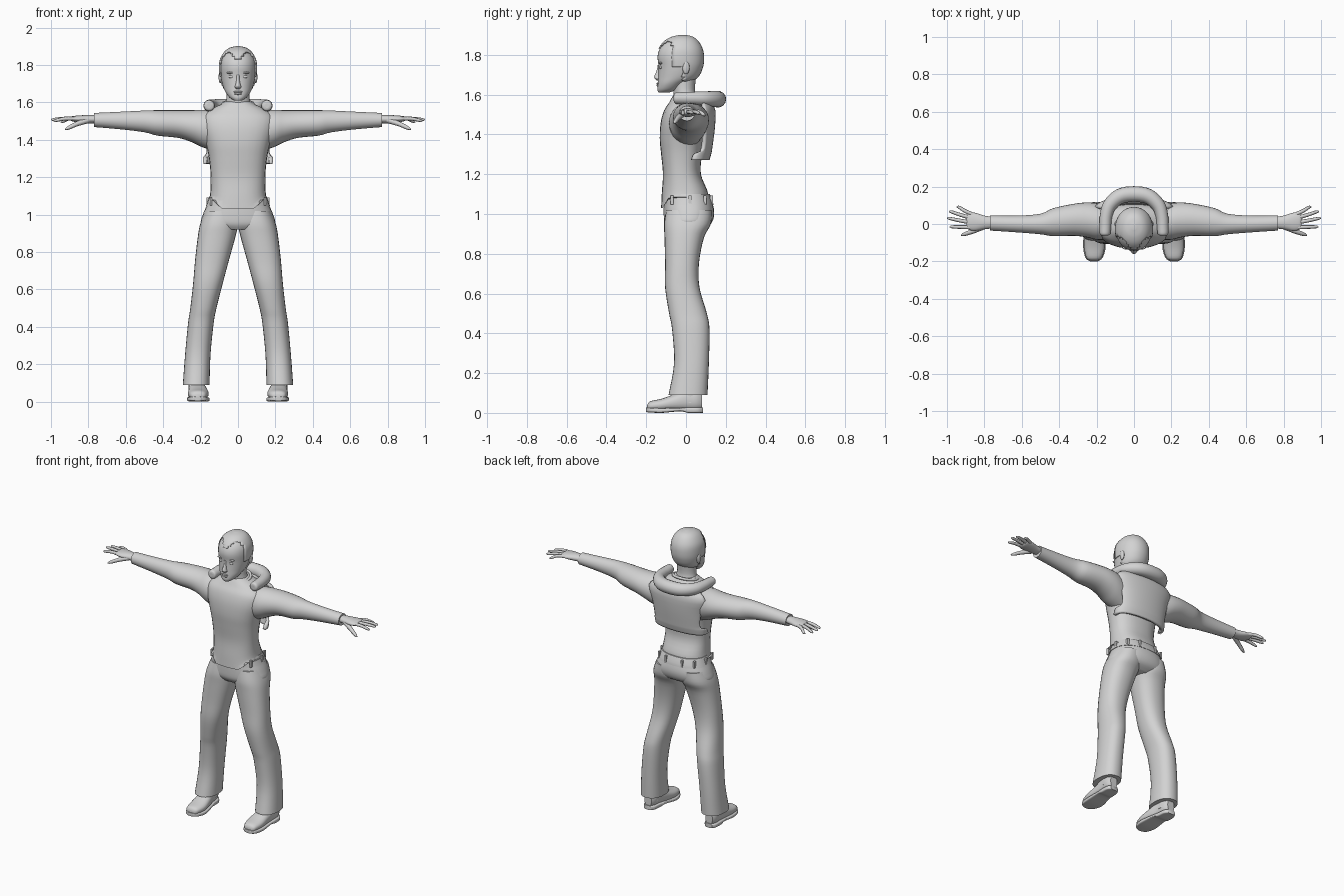
import bpy, bmesh, math
from mathutils import Vector

grey = bpy.data.materials.new("plain_grey")
grey.diffuse_color = (0.65, 0.65, 0.65, 1)


def finish(ob, mirror=False, angle=50):
    ob.data.materials.clear()
    ob.data.materials.append(grey)
    if mirror:
        m = ob.modifiers.new("mirror", 'MIRROR')
        m.use_mirror_merge = False
    bpy.ops.object.select_all(action='DESELECT')
    ob.select_set(True)
    bpy.context.view_layer.objects.active = ob
    if ob.type == 'CURVE':
        bpy.ops.object.convert(target='MESH')
        ob = bpy.context.object
    bpy.ops.object.shade_smooth_by_angle(angle=math.radians(angle))
    return ob


def add_bmesh(name, bm, **kw):
    bmesh.ops.recalc_face_normals(bm, faces=bm.faces)
    me = bpy.data.meshes.new(name)
    bm.to_mesh(me)
    bm.free()
    ob = bpy.data.objects.new(name, me)
    bpy.context.collection.objects.link(ob)
    return finish(ob, **kw)


def smooth_rows(rows, sub):
    """Catmull-Rom rows between the given cross-sections."""
    out = []
    for i in range(len(rows) - 1):
        p = [rows[max(0, min(len(rows) - 1, i + k))] for k in (-1, 0, 1, 2)]
        for s in range(sub):
            t = s / sub
            out.append([b + 0.5 * t * (c - a + t * (2*a - 5*b + 4*c - d + t * (3*(b - c) + d - a)))
                        for a, b, c, d in zip(*p)])
    return out + [list(rows[-1])]


def loft(rows, axis='z', power=2.0, sides=28, sub=4):
    """Rows are (position, low1, high1, low2, high2) along an axis."""
    bm = bmesh.new()
    rings = []
    for t, a0, a1, b0, b1 in smooth_rows(rows, sub):
        ring = []
        for k in range(sides):
            ang = 2 * math.pi * k / sides
            c, s = math.cos(ang), math.sin(ang)
            u = (a0 + a1) / 2 + (a1 - a0) / 2 * math.copysign(abs(c) ** (2 / power), c)
            v = (b0 + b1) / 2 + (b1 - b0) / 2 * math.copysign(abs(s) ** (2 / power), s)
            ring.append(bm.verts.new({'z': (u, v, t), 'x': (t, u, v), 'y': (u, t, v)}[axis]))
        rings.append(ring)
    for r, q in zip(rings, rings[1:]):
        for k in range(sides):
            n = (k + 1) % sides
            bm.faces.new((r[k], r[n], q[n], q[k]))
    bm.faces.new(rings[0])
    bm.faces.new(rings[-1])
    return bm


def tube(name, pts, mirror=False, cyclic=False, res=4):
    """Round tube through (x, y, z, radius) points."""
    cu = bpy.data.curves.new(name, 'CURVE')
    cu.dimensions = '3D'
    cu.bevel_depth = 1
    cu.bevel_resolution = res
    cu.use_fill_caps = True
    sp = cu.splines.new('POLY')
    pts = pts if cyclic else smooth_rows(pts, 4)
    sp.points.add(len(pts) - 1)
    for p, (x, y, z, r) in zip(sp.points, pts):
        p.co = (x, y, z, 1)
        p.radius = r
    sp.use_cyclic_u = cyclic
    ob = bpy.data.objects.new(name, cu)
    bpy.context.collection.objects.link(ob)
    return finish(ob, mirror)


def ball(name, loc, size, mirror=False):
    bm = bmesh.new()
    bmesh.ops.create_uvsphere(bm, u_segments=16, v_segments=10, radius=1)
    for v in bm.verts:
        v.co = Vector(loc) + Vector([a * b for a, b in zip(v.co, size)])
    add_bmesh(name, bm, mirror=mirror)


# Shirt body, with a hem that rises at the sides and back
bm = loft([(1.03, -.165, .165, -.125, .10), (1.10, -.150, .150, -.122, .112),
           (1.20, -.146, .146, -.116, .075), (1.30, -.155, .155, -.125, .080),
           (1.38, -.172, .172, -.132, .090), (1.46, -.195, .195, -.127, .100),
           (1.52, -.195, .195, -.110, .105), (1.56, -.150, .150, -.085, .095),
           (1.59, -.090, .090, -.068, .075), (1.605, -.070, .070, -.058, .062)], power=2.4)
for v in bm.verts:
    rise = 1 if v.co.y > .03 else min(1, max(0, (abs(v.co.x) - .09) / .05))
    v.co.z = max(v.co.z, 1.03 + .055 * rise)
bmesh.ops.dissolve_degenerate(bm, dist=.0005, edges=bm.edges)
add_bmesh("shirt_body", bm)

# Sleeves, cuffs and palms
add_bmesh("sleeve", loft([(.10, -.08, .09, 1.33, 1.555), (.19, -.085, .11, 1.36, 1.56),
                          (.25, -.072, .115, 1.388, 1.558), (.32, -.063, .108, 1.41, 1.558),
                          (.43, -.065, .085, 1.422, 1.558), (.50, -.055, .055, 1.440, 1.556),
                          (.62, -.045, .045, 1.455, 1.55), (.77, -.035, .045, 1.468, 1.543)],
                         'x'), mirror=True)
add_bmesh("palm", loft([(.74, -.022, .035, 1.49, 1.53), (.80, -.028, .045, 1.487, 1.532),
                        (.85, -.036, .060, 1.492, 1.530), (.885, -.030, .060, 1.498, 1.526),
                        (.895, -.02, .05, 1.505, 1.520)], 'x'), mirror=True)

# Fingers and thumb: root y, tip x, tip y, tip z
for name, y0, x1, y1, z1 in (("little_finger", .050, .948, .090, 1.495),
                             ("ring_finger", .030, .988, .065, 1.502),
                             ("middle_finger", .006, .998, .030, 1.505),
                             ("index_finger", -.018, .985, -.015, 1.500)):
    tube(name, [(.86, y0, 1.512, .011), ((.86 + x1) / 2, (y0 + y1) / 2, 1.513, .010),
                (x1 - .012, y1, z1 + .003, .008), (x1, y1, z1, .003)], True, res=2)
tube("thumb", [(.80, -.012, 1.505, .016), (.86, -.038, 1.485, .013),
               (.905, -.054, 1.464, .010), (.925, -.060, 1.455, .003)], True, res=2)

# Trousers: seat, legs, waistband, belt loops
add_bmesh("trouser_seat", loft([(1.10, -.148, .148, -.10, .113), (1.06, -.162, .162, -.11, .132),
                                (1.00, -.188, .188, -.112, .142), (.95, -.195, .195, -.108, .125),
                                (.92, -.12, .12, -.09, .08)], power=2.3))
add_bmesh("trouser_leg", loft([(1.02, .002, .175, -.10, .13), (.95, .0, .202, -.11, .125),
                               (.88, .014, .215, -.108, .09), (.75, .05, .23, -.105, .065),
                               (.63, .082, .24, -.105, .068), (.50, .115, .255, -.085, .105),
                               (.42, .13, .267, -.07, .118), (.25, .147, .283, -.06, .115),
                               (.09, .152, .295, -.088, .108)], power=2.3), mirror=True)
add_bmesh("waistband", loft([(1.045, -.172, .172, -.112, .138), (1.065, -.164, .164, -.112, .134),
                             (1.10, -.152, .152, -.108, .120)], power=2.3, sub=2))
for i, (x, y, w) in enumerate(((.06, .128, .012), (.13, .095, .012), (.162, .02, .012), (.145, -.07, .012))):
    bm = bmesh.new()
    bmesh.ops.create_cube(bm, size=1)
    for v in bm.verts:
        v.co = Vector((x + v.co.x * w, y + v.co.y * .016, 1.07 + v.co.z * .045))
    add_bmesh("belt_loop_%d" % i, bm, mirror=True)

# Shoes with soles, heels and ankles
add_bmesh("shoe_upper", loft([(-.195, .195, .235, .015, .04), (-.18, .172, .255, .010, .058),
                              (-.12, .157, .267, .010, .072), (-.05, .166, .265, .010, .098),
                              (0, .178, .265, .010, .125), (.05, .185, .265, .012, .12),
                              (.08, .200, .252, .020, .10)], 'y', 2.3), mirror=True)
add_bmesh("shoe_sole", loft([(-.20, .195, .235, .004, .026), (-.18, .168, .26, .002, .026),
                             (-.12, .152, .272, .0, .024), (-.03, .168, .268, .008, .026),
                             (.01, .177, .270, .0, .028), (.06, .183, .268, .0, .028),
                             (.085, .20, .252, .0, .028)], 'y', 5), mirror=True)
add_bmesh("ankle", loft([(.05, .18, .265, -.03, .075), (.2, .185, .265, -.03, .07)]), mirror=True)

# Neck and shirt collar
add_bmesh("neck", loft([(1.52, -.085, .085, -.07, .065), (1.58, -.072, .072, -.062, .056),
                        (1.63, -.061, .061, -.064, .045), (1.72, -.062, .062, -.07, .055)]))
tube("collar", [(.080 * math.cos(a), .003 + .069 * math.sin(a), 1.592 + .016 * math.sin(a), .009)
                for a in [math.tau * k / 28 for k in range(28)]], cyclic=True, res=2)

# Head
head_rows = [(1.610, -.022, .022, -.138, -.085), (1.625, -.045, .045, -.144, -.045),
             (1.655, -.067, .067, -.142, -.005), (1.69, -.082, .082, -.140, .055),
             (1.74, -.093, .093, -.138, .080), (1.79, -.096, .096, -.143, .085),
             (1.83, -.090, .090, -.132, .078), (1.865, -.070, .070, -.105, .058),
             (1.885, -.045, .045, -.070, .033), (1.894, -.012, .012, -.03, .0)]
add_bmesh("head", loft(head_rows, power=2.1, sides=36))

# Hair cap: swollen skull trimmed along the hairline
bm = loft(head_rows, power=2.1, sides=36, sub=8)
bmesh.ops.recalc_face_normals(bm, faces=bm.faces)
bm.normal_update()
for v, n in [(v, v.normal.copy()) for v in bm.verts]:
    v.co += n * .006


def bald(c):
    front = 1.85 - .02 * math.cos(c.x * 60)
    line = front if c.y < -.07 else (1.74 if c.y < -.015 else 1.665)
    return c.z < line


bmesh.ops.delete(bm, geom=[f for f in bm.faces if bald(f.calc_center_median())], context='FACES')
hair = add_bmesh("hair", bm)
hair.modifiers.new("thickness", 'SOLIDIFY').thickness = .006

# Face features
add_bmesh("nose", loft([(1.672, -.010, .010, -.148, -.12), (1.682, -.018, .018, -.158, -.12),
                        (1.692, -.014, .014, -.160, -.12), (1.72, -.009, .009, -.148, -.12),
                        (1.75, -.008, .008, -.142, -.12)], sides=14))
ball("eye", (.036, -.126, 1.737), (.016, .008, .008), True)
ball("brow", (.038, -.127, 1.758), (.024, .010, .006), True)
ball("upper_lip", (0, -.141, 1.656), (.024, .008, .005))
ball("lower_lip", (0, -.141, 1.646), (.020, .008, .006))
ball("ear", (.094, .000, 1.735), (.010, .018, .033), True)

# Padded horseshoe roll around the neck
half = [(.155, -.062, 1.582, .012), (.155, -.055, 1.582, .027), (.154, -.02, 1.582, .031),
        (.150, .04, 1.582, .033), (.130, .10, 1.580, .037), (.075, .148, 1.578, .041)]
roll = half + [(0, .160, 1.577, .042)] + [(-x, y, z, r) for x, y, z, r in reversed(half)]
tube("neck_roll", roll, res=5)

# Stiff back panel wrapping towards the sides
bm = bmesh.new()
grid = []
for z, rx, cy, back, span in smooth_rows([(1.27, .185, .025, .118, 1.57), (1.305, .188, .025, .128, 1.50),
                                          (1.33, .185, .03, .132, 1.15), (1.43, .200, .03, .145, 1.15),
                                          (1.52, .225, .03, .148, 1.20), (1.57, .16, .03, .125, 1.2)], 3):
    grid.append([bm.verts.new((rx * math.sin(a), cy + (back - cy) * math.cos(a) ** .6, z))
                 for a in [span * (k / 10 - 1) for k in range(21)]])
for r, q in zip(grid, grid[1:]):
    for k in range(20):
        bm.faces.new((r[k], r[k + 1], q[k + 1], q[k]))
panel = add_bmesh("back_panel", bm)
sol = panel.modifiers.new("thickness", 'SOLIDIFY')
sol.thickness = .02
sol.offset = -1 if panel.data.polygons[10].normal.y > 0 else 1
